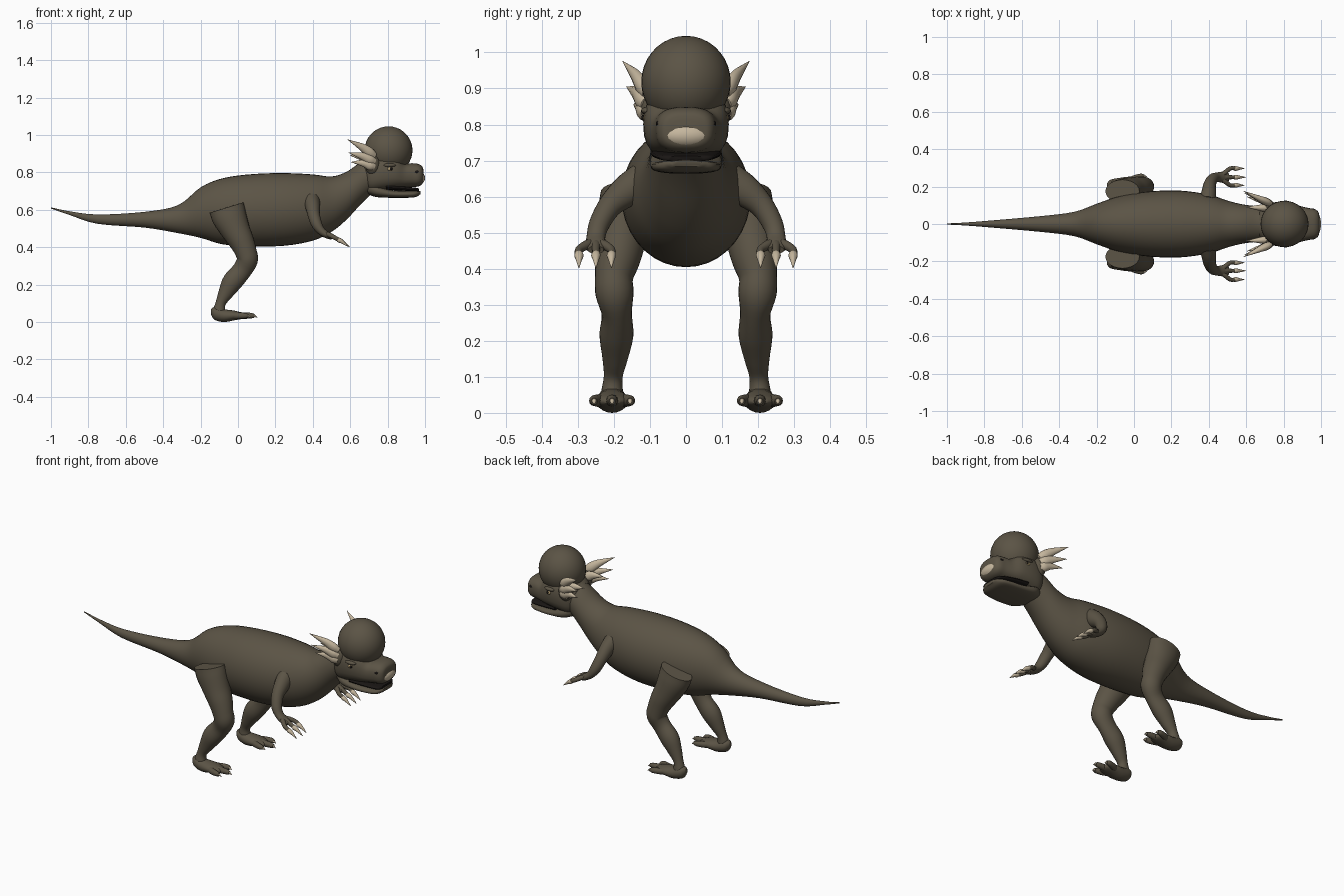
import bpy, bmesh, math
from mathutils import Vector

cube = bpy.data.objects.get("Cube")
if cube:
    bpy.data.objects.remove(cube, do_unlink=True)


def material(name, rgb):
    mat = bpy.data.materials.new(name)
    mat.use_nodes = True
    mat.diffuse_color = (*rgb, 1)
    mat.node_tree.nodes["Principled BSDF"].inputs["Base Color"].default_value = (*rgb, 1)
    return mat


SKIN = material("olive brown skin", (.105, .088, .06))
HORN = material("pale horn", (.56, .47, .34))
DARK = material("mouth black", (.01, .008, .007))
EYE = material("eye amber", (.4, .3, .15))


def finish(bm, name, mat):
    bmesh.ops.recalc_face_normals(bm, faces=bm.faces)
    mesh = bpy.data.meshes.new(name)
    bm.to_mesh(mesh)
    bm.free()
    mesh.materials.append(mat)
    obj = bpy.data.objects.new(name, mesh)
    bpy.context.collection.objects.link(obj)
    bpy.ops.object.select_all(action="DESELECT")
    obj.select_set(True)
    bpy.context.view_layer.objects.active = obj
    bpy.ops.object.shade_smooth_by_angle(angle=math.radians(50))
    return obj


def spline(rows, steps):
    """Catmull-Rom curve through rows of any width."""
    rows = [Vector(r) for r in rows]
    ext = [rows[0] * 2 - rows[1]] + rows + [rows[-1] * 2 - rows[-2]]
    out = []
    for a, b, c, d in zip(ext, ext[1:], ext[2:], ext[3:]):
        for i in range(steps):
            t = i / steps
            out.append((b * 2 + (c - a) * t + (a * 2 - b * 5 + c * 4 - d) * t ** 2
                        + (b * 3 - a - c * 3 + d) * t ** 3) / 2)
    return out + [rows[-1]]


def loft(name, mat, rows, side=1, sides=20, steps=4, square=1.0, upright=False):
    """Skin over rows of x, y, z, half width, half height; square < 1 is boxier."""
    rows = spline(rows, steps)
    bm = bmesh.new()
    rings = []
    for i, row in enumerate(rows):
        p = Vector((row[0], row[1] * side, row[2]))
        a, b = rows[max(i - 1, 0)], rows[min(i + 1, len(rows) - 1)]
        t = Vector((b[0] - a[0], (b[1] - a[1]) * side, b[2] - a[2])).normalized()
        if upright:
            t = Vector((1, 0, 0))
        u = Vector((0, 1, 0))
        u = (u - t * u.dot(t)).normalized()
        v = t.cross(u)
        ring = []
        for k in range(sides):
            ang = math.tau * k / sides
            c, s = math.cos(ang), math.sin(ang)
            c = math.copysign(abs(c) ** square, c)
            s = math.copysign(abs(s) ** square, s)
            ring.append(bm.verts.new(p + u * c * max(row[3], .001) + v * s * max(row[4], .001)))
        rings.append(ring)
    for r, q in zip(rings, rings[1:]):
        for k in range(sides):
            n = (k + 1) % sides
            bm.faces.new((r[k], r[n], q[n], q[k]))
    bm.faces.new(rings[0])
    bm.faces.new(rings[-1])
    return finish(bm, name, mat)


def ball(name, mat, centre, radii, segments=24):
    bm = bmesh.new()
    bmesh.ops.create_uvsphere(bm, u_segments=segments, v_segments=segments // 2, radius=1)
    for v in bm.verts:
        v.co = Vector(centre) + v.co * Vector(radii)
    return finish(bm, name, mat)


def spike(name, base, tip, width, height, side):
    """Curved claw or horn with a rounded root."""
    b, t = Vector(base), Vector(tip)
    mid = b.lerp(t, .45) + Vector((0, 0, height * .3))
    loft(name, HORN, [(*b, width * .7, height * .7), (*b.lerp(mid, .4), width, height),
                      (*mid, width * .75, height * .75), (*t, .001, .001)], side, 12)


# Tail, trunk and neck in one skin
loft("body", SKIN, [
    (-1, 0, .61, .003, .003), (-.9, 0, .582, .008, .01), (-.75, 0, .55, .02, .025),
    (-.5, 0, .547, .042, .042), (-.32, 0, .55, .065, .075), (-.2, 0, .585, .108, .135),
    (-.08, 0, .592, .148, .177), (.08, 0, .598, .174, .193), (.25, 0, .602, .178, .194),
    (.4, 0, .612, .157, .177), (.5, 0, .63, .125, .148), (.58, 0, .675, .105, .128),
    (.66, 0, .745, .095, .112), (.74, 0, .80, .085, .09)], sides=36, upright=True)

# Head
ball("skull_dome", SKIN, (.805, 0, .918), (.128, .124, .128), 36)
loft("face", SKIN, [
    (.67, 0, .79, .07, .07), (.71, 0, .79, .105, .095), (.77, 0, .80, .118, .10),
    (.84, 0, .80, .115, .09), (.89, 0, .783, .096, .066), (.93, 0, .785, .086, .064),
    (.965, 0, .785, .08, .06), (.985, 0, .785, .065, .047), (.991, 0, .785, .04, .03)],
    sides=28, square=.75, upright=True)
ball("snout_ridge", SKIN, (.94, 0, .81), (.048, .072, .038))
loft("mouth_gap", DARK, [(.79, 0, .72, .098, .014), (.87, 0, .715, .093, .012),
                         (.95, 0, .708, .076, .01), (.968, 0, .705, .05, .008)],
     square=.7, upright=True)
loft("lower_jaw", SKIN, [
    (.69, 0, .715, .07, .03), (.74, 0, .70, .098, .032), (.82, 0, .685, .098, .021),
    (.9, 0, .683, .092, .019), (.95, 0, .685, .078, .017), (.975, 0, .692, .045, .009)],
    sides=24, square=.75, upright=True)
ball("beak", HORN, (.963, 0, .77), (.037, .072, .036))

for side, tag in ((-1, "front_side"), (1, "back_side")):
    # Eyes and nostrils
    ball("eye_" + tag, EYE, (.812, side * .113, .818), (.016, .009, .011), 14)
    ball("pupil_" + tag, DARK, (.818, side * .119, .819), (.008, .005, .008), 12)
    ball("brow_" + tag, SKIN, (.81, side * .107, .838), (.035, .018, .011), 16)
    ball("nostril_" + tag, DARK, (.953, side * .074, .803), (.016, .01, .008), 14)
    ball("cheek_" + tag, SKIN, (.72, side * .09, .84), (.04, .036, .055), 18)

    # Horn cluster behind the head
    for i, (base, tip) in enumerate((
            ((.73, .108, .885), (.587, .175, .975)), ((.73, .112, .855), (.592, .165, .905)),
            ((.73, .112, .83), (.605, .145, .855)), ((.72, .085, .86), (.6, .09, .89)))):
        spike(f"head_horn_{i}_{tag}", base, tip, .02, .027, side)

    # Arm, fingers and claws
    loft("arm_" + tag, SKIN, [
        (.395, .12, .645, .05, .045), (.4, .165, .615, .045, .04), (.405, .21, .575, .034, .033),
        (.42, .24, .525, .029, .029), (.445, .25, .487, .026, .022), (.48, .25, .463, .03, .018),
        (.505, .25, .452, .022, .012)], side)
    for i, (y, x) in enumerate(((.297, .59), (.25, .597), (.207, .59))):
        loft(f"finger_{i}_{tag}", SKIN, [
            (.455, .25, .475, .014, .012), (.485, (y + .25) / 2, .467, .013, .013),
            (.515, y, .452, .011, .012), (.548, y, .435, .01, .01)], side, 12)
        spike(f"finger_claw_{i}_{tag}", (.53, y, .443), (x, y, .402), .013, .013, side)

    # Leg: blunt thigh, bony knee, shin and heel
    loft("leg_" + tag, SKIN, [
        (-.062, .175, .612, .062, .095), (-.045, .175, .56, .07, .092), (-.012, .18, .49, .07, .078),
        (.02, .19, .43, .064, .067), (.042, .2, .375, .053, .058), (.05, .198, .33, .053, .056),
        (.02, .192, .275, .042, .052), (-.03, .193, .215, .047, .054), (-.068, .197, .15, .035, .039),
        (-.093, .202, .1, .026, .027), (-.1, .205, .055, .03, .034), (-.09, .205, .025, .025, .03)],
        side, 24)
    loft("foot_" + tag, SKIN, [
        (-.145, .205, .055, .012, .014), (-.125, .205, .046, .032, .034),
        (-.075, .205, .034, .042, .034), (-.02, .205, .035, .048, .026),
        (.02, .205, .033, .04, .017), (.04, .205, .032, .02, .01)], side, upright=True)
    for i, (y, x) in enumerate(((.155, .07), (.205, .103), (.255, .07))):
        loft(f"toe_{i}_{tag}", SKIN, [
            (-.05, .205, .035, .018, .02), (x - .08, (y * 2 + .205) / 3, .034, .017, .018),
            (x - .035, y, .034, .014, .015), (x - .015, y, .032, .009, .01)], side, 12)
        spike(f"toe_claw_{i}_{tag}", (x - .03, y, .036), (x, y, .024), .009, .009, side)
